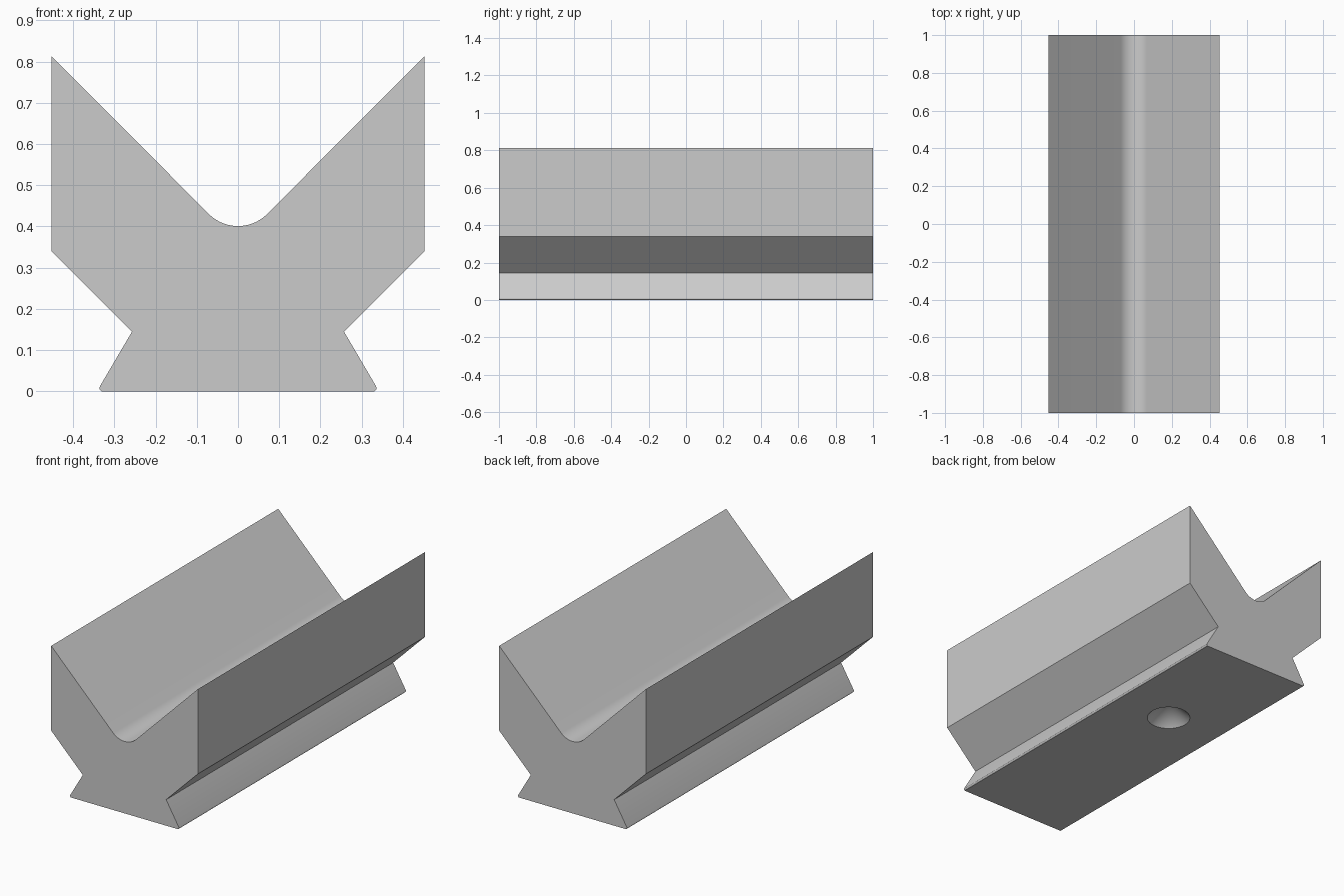
import bpy, bmesh, math

if "Cube" in bpy.data.objects:
    bpy.data.objects.remove(bpy.data.objects["Cube"])

steel = bpy.data.materials.new("plain grey")
steel.diffuse_color = (0.6, 0.6, 0.6, 1)
steel.use_nodes = True
steel.node_tree.nodes["Principled BSDF"].inputs["Base Color"].default_value = steel.diffuse_color

# Half profile from the bottom to the top tip, then down the V groove
half = [(0.331, 0.0), (0.335, 0.004), (0.336, 0.009), (0.334, 0.014),
        (0.257, 0.145), (0.452, 0.34), (0.452, 0.813)]
R, STEPS = 0.1, 12
for i in range(STEPS):
    a = math.radians(45) * (1 - i / STEPS)
    half.append((R * math.sin(a), 0.501 - R * math.cos(a)))
profile = half + [(0, 0.501 - R)] + [(-x, z) for x, z in reversed(half)]

# Extrude the profile along the block
bm = bmesh.new()
face = bm.faces.new([bm.verts.new((x, -1, z)) for x, z in profile])
ext = bmesh.ops.extrude_face_region(bm, geom=[face])
bmesh.ops.translate(bm, vec=(0, 2, 0),
                    verts=[v for v in ext["geom"] if isinstance(v, bmesh.types.BMVert)])
bmesh.ops.recalc_face_normals(bm, faces=bm.faces)
mesh = bpy.data.meshes.new("v_block")
bm.to_mesh(mesh)
bm.free()
block = bpy.data.objects.new("v_block", mesh)
bpy.context.collection.objects.link(block)
mesh.materials.append(steel)

# Conical recess in the underside
DEPTH, RADIUS, BELOW = 0.11, 0.113, 0.02
bpy.ops.mesh.primitive_cone_add(vertices=48, radius1=RADIUS * (DEPTH + BELOW) / DEPTH,
                                radius2=0, depth=DEPTH + BELOW,
                                location=(0, 0.285, (DEPTH - BELOW) / 2))
cutter = bpy.context.object
cutter.name = "recess_cutter"
cutter.data.materials.append(steel)
cutter.hide_render = True
cutter.hide_set(True)
cut = block.modifiers.new("recess", "BOOLEAN")
cut.operation = "DIFFERENCE"
cut.solver = "EXACT"
cut.object = cutter

# Bake the cut, then smooth the rounded surfaces only
bpy.context.view_layer.objects.active = block
block.select_set(True)
bpy.ops.object.modifier_apply(modifier="recess")
bpy.data.objects.remove(cutter)
bpy.ops.object.shade_smooth_by_angle(angle=math.radians(30))
